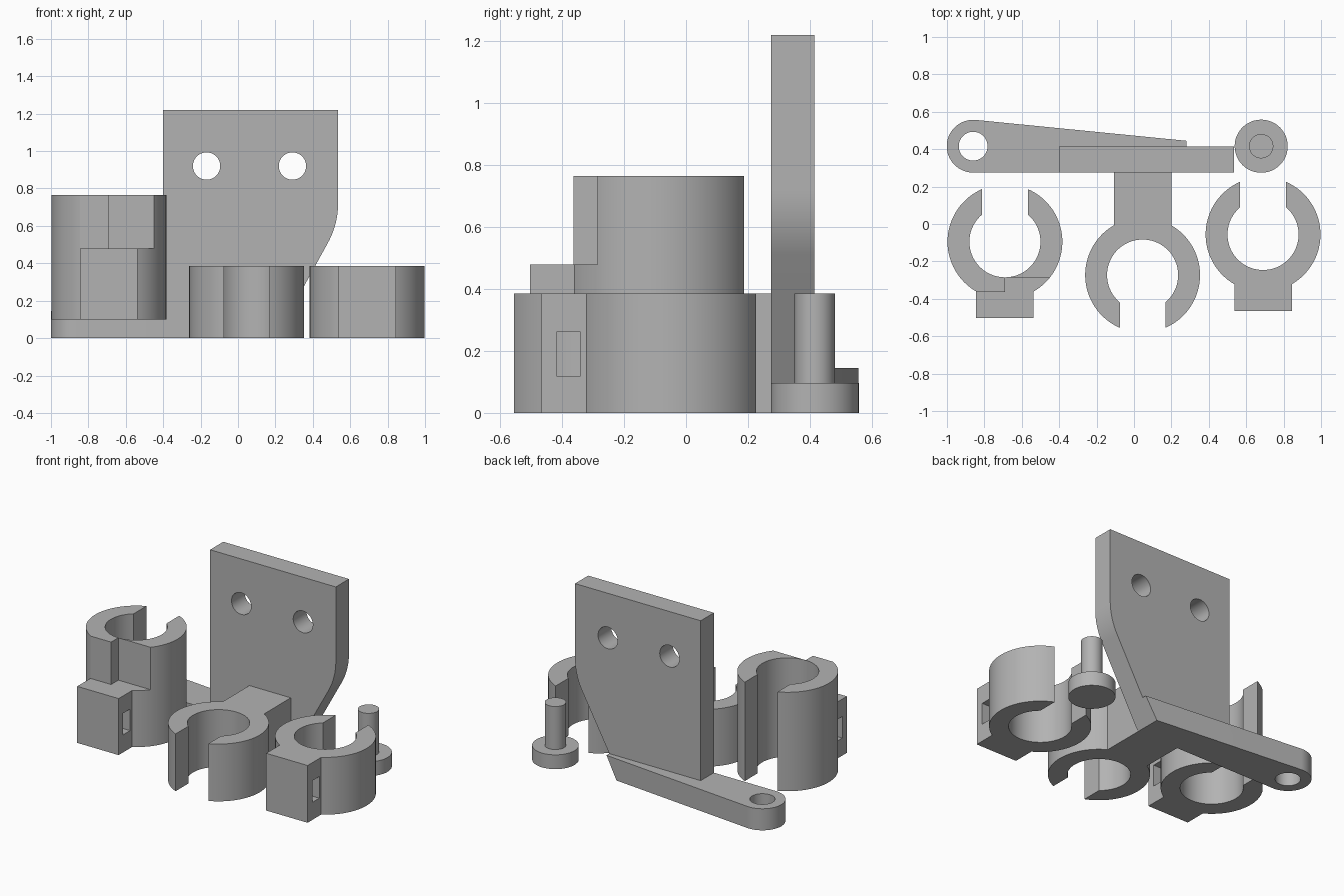
import bpy, bmesh
from math import sin, cos, asin, radians, sqrt, tau
from mathutils import Vector, Matrix

if "Cube" in bpy.data.objects:
    bpy.data.objects.remove(bpy.data.objects["Cube"], do_unlink=True)

grey = bpy.data.materials.new("plain grey")
grey.use_nodes = True
COLOUR = (0.45, 0.45, 0.45, 1)
grey.diffuse_color = COLOUR
grey.node_tree.nodes["Principled BSDF"].inputs["Base Color"].default_value = COLOUR

CLIP_H = 0.385             # height of the short clips
OUTER, INNER = 0.307, 0.19  # clip radii
BLOCK = 0.154              # half width of the clip blocks


def arc(cx, cy, r, a0, a1, n=48):
    """Points along an arc, angles in radians."""
    return [(cx + r * cos(a0 + (a1 - a0) * i / n), cy + r * sin(a0 + (a1 - a0) * i / n))
            for i in range(n + 1)]


def prism(name, outline, low, high, upright=False):
    """Extrude an outline along z, or along y when it is an upright x-z profile."""
    bm = bmesh.new()
    place = (lambda p: (p[0], low, p[1])) if upright else (lambda p: (p[0], p[1], low))
    face = bm.faces.new([bm.verts.new(place(p)) for p in outline])
    made = bmesh.ops.extrude_face_region(bm, geom=[face])["geom"]
    shift = Vector((0, high - low, 0)) if upright else Vector((0, 0, high - low))
    bmesh.ops.translate(bm, vec=shift, verts=[v for v in made if isinstance(v, bmesh.types.BMVert)])
    bmesh.ops.recalc_face_normals(bm, faces=bm.faces)
    mesh = bpy.data.meshes.new(name)
    bm.to_mesh(mesh)
    bm.free()
    mesh.materials.append(grey)
    obj = bpy.data.objects.new(name, mesh)
    bpy.context.collection.objects.link(obj)
    return obj


def rect(x0, x1, y0, y1):
    return [(x0, y0), (x1, y0), (x1, y1), (x0, y1)]


def disc(x, y, r):
    return arc(x, y, r, 0, tau)[:-1]


def combine(target, tool, operation="DIFFERENCE"):
    """Apply a boolean and drop the tool."""
    tool.hide_render = True
    mod = target.modifiers.new("combine", "BOOLEAN")
    mod.operation, mod.solver, mod.object = operation, "EXACT", tool
    bpy.context.view_layer.objects.active = target
    bpy.ops.object.modifier_apply(modifier=mod.name)
    bpy.data.objects.remove(tool, do_unlink=True)


def finish(obj):
    bpy.ops.object.select_all(action="DESELECT")
    obj.select_set(True)
    bpy.context.view_layer.objects.active = obj
    bpy.ops.object.shade_smooth_by_angle(angle=radians(30))


def clip(name, x, y, low, high, block_end, turn=1):
    """Open ring with a block opposite the gap; turn=-1 points the gap forward."""
    gap = 0.122
    start, inner_start = asin(gap / OUTER), asin(gap / INNER)
    corner = asin(BLOCK / OUTER)
    up, down = tau / 4, tau * 3 / 4
    pts = arc(0, 0, OUTER, up + start, down - corner)
    pts += [(-BLOCK, -block_end), (BLOCK, -block_end)]
    pts += arc(0, 0, OUTER, down + corner, tau + up - start)
    pts += arc(0, 0, INNER, tau + up - inner_start, up + inner_start, 72)
    return prism(name, [(x + turn * px, y + turn * py) for px, py in pts], low, high)


def slot(x, y, low):
    """Strap slot running sideways through a clip block."""
    return prism("slot_cutter", rect(x - 0.3, x + 0.3, y - 0.36, y - 0.286), low + 0.118, low + 0.263)


# Right-hand short clip
side_clip = clip("short_clip", 0.69, -0.056, 0, CLIP_H, 0.41)
combine(side_clip, slot(0.69, -0.056, 0))

# Tall clip with stepped upper front
TX, TY = -0.69, -0.095
tall = clip("tall_clip", TX, TY, 0.1, 0.765, 0.408)
combine(tall, slot(TX, TY, 0.1))
step = [(TX - 0.4, -0.7), (TX + 0.4, -0.7), (TX + 0.4, TY - INNER - 0.001),
        (TX, TY - INNER - 0.001), (TX, -0.363), (TX - 0.4, -0.363)]
combine(tall, prism("step_cutter", step, 0.48, 0.9))

# Mounting plate: upright profile with a rounded, slanted lower corner
a, knee, b = Vector((0.48, 0.508)), Vector((0.535, 0.608)), Vector((0.535, 0.72))
bend = [tuple(a * (1 - t) ** 2 + knee * 2 * t * (1 - t) + b * t * t) for t in [i / 16 for i in range(17)]]
bracket = prism("bracket", [(-0.4, 0), (0.2, 0)] + bend + [(0.535, 1.22), (-0.4, 1.22)],
                0.275, 0.415, upright=True)
for hx in (-0.168, 0.291):
    combine(bracket, prism("hole_cutter", disc(hx, 0.92, 0.073), 0.1, 0.6, upright=True))

# Tapered arm with an eye, its far end cut on the plate's slant
AX, AY, AR = -0.86, 0.416, 0.141
arm = prism("arm", arc(AX, AY, AR, radians(84.4), radians(270)) + [(0.4, 0.275), (0.4, 0.433)], 0, 0.145)
bm = bmesh.new()
bm.from_mesh(arm.data)
cut = bmesh.ops.bisect_plane(bm, geom=bm.verts[:] + bm.edges[:] + bm.faces[:], plane_co=(0.2, 0, 0),
                             plane_no=(0.508, 0, -0.28), clear_outer=True)
bmesh.ops.holes_fill(bm, edges=[e for e in bm.edges if e.is_boundary])
bmesh.ops.recalc_face_normals(bm, faces=bm.faces)
bm.to_mesh(arm.data)
bm.free()
combine(arm, prism("eye_cutter", disc(AX, AY, 0.077), -0.1, 0.3))
combine(bracket, arm, "UNION")

# Central clip joined to the plate
combine(bracket, clip("centre_clip", 0.046, -0.273, 0, CLIP_H, 0.6, -1), "UNION")

# Loose pin with a flanged foot
pin = prism("pin", disc(0.68, 0.416, 0.065), 0.05, CLIP_H)
combine(pin, prism("pin_foot", disc(0.68, 0.416, 0.142), 0, 0.096), "UNION")

for part in (side_clip, tall, bracket, pin):
    finish(part)
